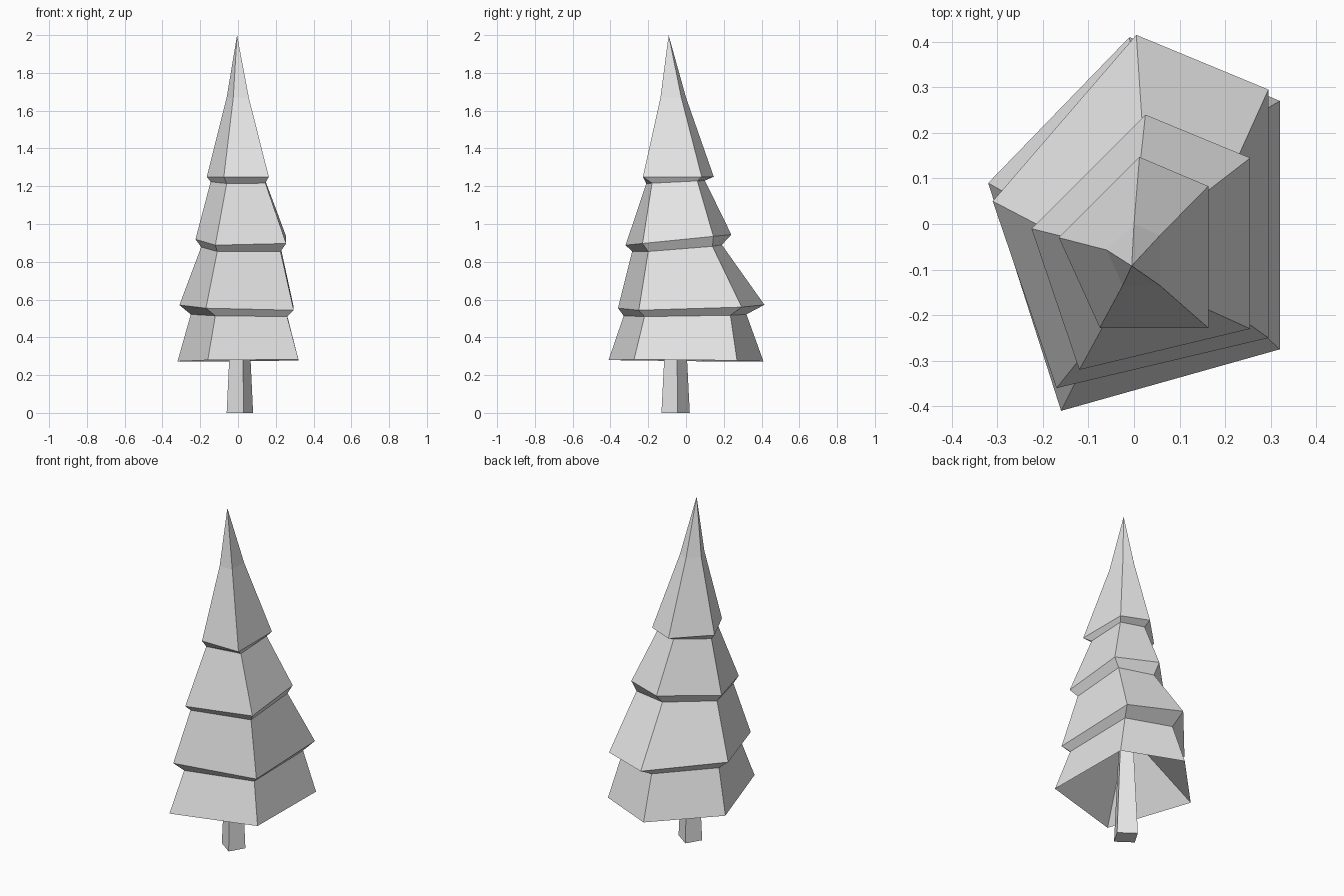
import bpy
import bmesh
from mathutils import Vector

default_cube = bpy.data.objects.get("Cube")
if default_cube:
    bpy.data.objects.remove(default_cube, do_unlink=True)

# One plain grey for the whole tree
grey = bpy.data.materials.new("light_grey")
grey.use_nodes = True
grey_value = (0.8, 0.8, 0.8, 1)
grey.diffuse_color = grey_value
for node in grey.node_tree.nodes:
    if node.type == "BSDF_PRINCIPLED":
        node.inputs["Base Color"].default_value = grey_value


def tilted_ring(height, slope_x, slope_y, corners):
    """Place flat corners on a slightly tilted plane."""
    return [Vector((x, y, height + slope_x * x + slope_y * y)) for x, y in corners]


def bridge(bm, lower, upper):
    """Join two rings of the same size with a band of quads."""
    count = len(lower)
    for i in range(count):
        j = (i + 1) % count
        bm.faces.new((lower[i], lower[j], upper[j], upper[i]))


def fan(bm, ring, tip):
    """Join a ring to a single point."""
    for i in range(len(ring)):
        bm.faces.new((ring[i], ring[(i + 1) % len(ring)], tip))


def loft(name, rings, bottom_tip=None, top_tip=None):
    """Skin a stack of rings, closing each end with a cap or a point."""
    bm = bmesh.new()
    loops = [[bm.verts.new(point) for point in ring] for ring in rings]
    for lower, upper in zip(loops, loops[1:]):
        bridge(bm, lower, upper)
    for loop, tip in ((loops[0], bottom_tip), (loops[-1], top_tip)):
        if tip is None:
            bm.faces.new(loop)
        else:
            fan(bm, loop, bm.verts.new(tip))
    bmesh.ops.recalc_face_normals(bm, faces=bm.faces)
    mesh = bpy.data.meshes.new(name)
    bm.to_mesh(mesh)
    bm.free()
    mesh.materials.append(grey)
    part = bpy.data.objects.new(name, mesh)
    bpy.context.collection.objects.link(part)
    return part


# Foliage: uneven five-sided tiers, each flaring out over a narrower neck
# Corners run front left, front right, back right, back, left
skirt = tilted_ring(.277, .01, -.01, [
    (-.16, -.41), (.32, -.275), (.32, .27), (-.01, .41), (-.32, .09)])
neck_low = tilted_ring(.517, -.015, .015, [
    (-.12, -.33), (.26, -.22), (.26, .235), (0, .32), (-.25, .05)])
tier_low = tilted_ring(.56, -.03, .03, [
    (-.17, -.36), (.295, -.25), (.295, .295), (.005, .415), (-.31, .05)])
neck_mid = tilted_ring(.875, -.02, .08, [
    (-.11, -.285), (.225, -.2), (.225, .14), (.02, .19), (-.195, -.01)])
tier_mid = tilted_ring(.92, 0, .1, [
    (-.12, -.32), (.255, -.23), (.255, .145), (.025, .24), (-.225, -.01)])
neck_high = tilted_ring(1.225, 0, .05, [
    (-.06, -.21), (.145, -.18), (.145, .06), (.01, .1), (-.145, -.03)])
tier_high = tilted_ring(1.25, 0, 0, [
    (-.075, -.228), (.163, -.228), (.163, .083), (.012, .147), (-.165, -.03)])
spire = tilted_ring(1.67, 0, 0, [
    (-.025, -.135), (.057, -.135), (.057, -.025), (0, 0), (-.06, -.057)])

loft("foliage",
     [skirt, neck_low, tier_low, neck_mid, tier_mid, neck_high, tier_high, spire],
     bottom_tip=Vector((0, -.06, .66)),
     top_tip=Vector((-.005, -.092, 2)))

# Trunk: tapering four-sided post running up into the hollow under the skirt
foot = tilted_ring(0, 0, 0, [(.03, -.13), (.08, -.045), (-.01, .02), (-.06, -.065)])
middle = sum(foot, Vector()) / len(foot)
trunk_top = [middle + (point - middle) * .55 + Vector((0, 0, .66)) for point in foot]
loft("trunk", [foot, trunk_top])
